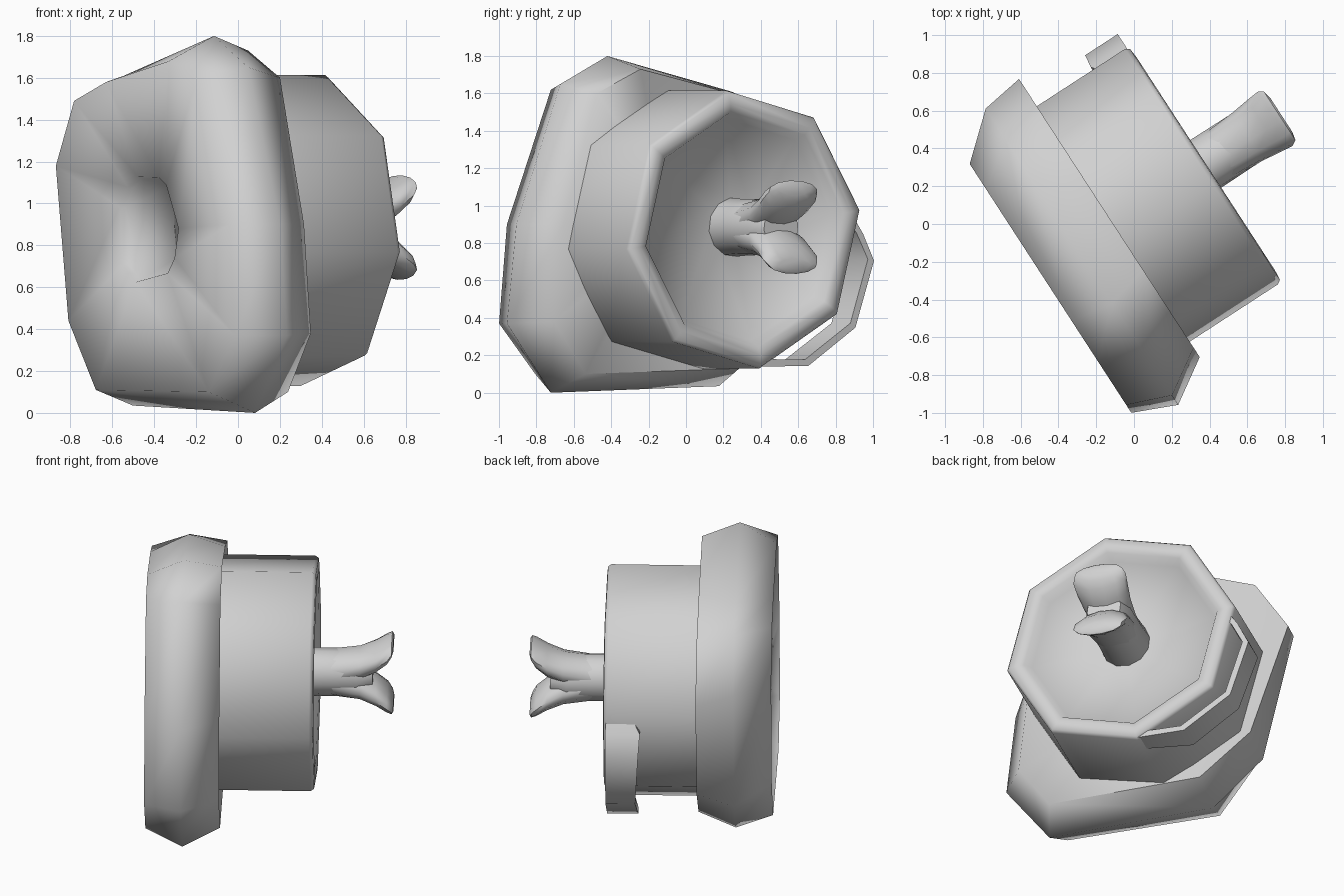
import bpy
import bmesh
from math import sin, cos, radians
from mathutils import Vector

cube = bpy.data.objects.get("Cube")
if cube:
    bpy.data.objects.remove(cube, do_unlink=True)

# One plain grey for everything
grey = bpy.data.materials.new("plain grey")
grey.use_nodes = True
COLOUR = (0.64, 0.64, 0.64, 1)
grey.diffuse_color = COLOUR
grey.node_tree.nodes["Principled BSDF"].inputs["Base Color"].default_value = COLOUR

# The whole model is turned: "across" and "depth" are its own flat axes
ACROSS = Vector((0.545, -0.839, 0))
DEPTH = Vector((0.839, 0.545, 0))
UP = Vector((0, 0, 1))
AXIS_U, AXIS_Z = -0.06, 0.872


def place(u, z, depth):
    return ACROSS * u + DEPTH * depth + UP * z


def ring(radius, depth, sides=8, start=82, z=AXIS_Z, radius_z=None):
    """Polygon ring around the depth axis."""
    angles = [radians(start + 360 * i / sides) for i in range(sides)]
    tall = radius_z or radius
    return [place(AXIS_U + radius * cos(a), z + tall * sin(a), depth) for a in angles]


def loft(name, rings, smooth=60):
    """Skin a list of equal rings and cap both ends."""
    bm = bmesh.new()
    rows = [[bm.verts.new(p) for p in r] for r in rings]
    for low, high in zip(rows, rows[1:]):
        for i in range(len(low)):
            j = (i + 1) % len(low)
            bm.faces.new((low[i], low[j], high[j], high[i]))
    bm.faces.new(rows[0])
    bm.faces.new(rows[-1])
    bmesh.ops.recalc_face_normals(bm, faces=bm.faces)
    mesh = bpy.data.meshes.new(name)
    bm.to_mesh(mesh)
    bm.free()
    mesh.materials.append(grey)
    mesh.shade_smooth()
    mesh.set_sharp_from_angle(angle=radians(smooth))
    obj = bpy.data.objects.new(name, mesh)
    bpy.context.collection.objects.link(obj)
    return obj


# Bulging slab: its front and back both slope in towards the axis
front = [(.25, 1.68), (.5, 1.62), (.78, .9), (.83, .37), (.6, .1),
         (-.39, .11), (-.63, .44), (-.74, 1.18), (-.58, 1.49), (-.3, 1.58)]
middle = [(.29, 1.8), (.59, 1.65), (.87, .9), (.93, .37), (.65, 0),
          (-.42, .035), (-.74, .33), (-.94, 1.18), (-.74, 1.5), (-.5, 1.61)]
back = [(.23, 1.73), (.51, 1.6), (.72, .9), (.78, .38), (.58, .1),
        (-.4, .13), (-.73, .4), (-.975, 1.12), (-.76, 1.45), (-.35, 1.6)]


def outline(points, depth):
    return [place(u, z, depth) for u, z in points]


def shrink(points, share, radius, depth):
    """Move an outline part of the way towards a circle on the axis."""
    result = []
    for u, z in points:
        arm = Vector((u - AXIS_U, z - AXIS_Z))
        arm = arm.lerp(arm.normalized() * radius, share)
        result.append(place(AXIS_U + arm.x, AXIS_Z + arm.y, depth))
    return result


loft("slab", [shrink(back, 1, .26, -.2), outline(back, -.092), outline(middle, -.325),
              outline(front, -.556), shrink(front, 1, .27, -.475),
              shrink(front, 1, .26, -.45)], smooth=78)

# Eight-sided drum with a broad rim and a shallow bowl in its back
loft("drum", [ring(.75, -.18), ring(.75, .465), ring(.735, .487), ring(.68, .492),
              ring(.635, .482), ring(.6, .42), ring(.16, .375)], smooth=75)

# Peg standing in the bowl, with a forked tip
PEG_Z = 0.885
loft("peg", [ring(r, d, sides=12, z=PEG_Z)
             for r, d in ((.16, .34), (.152, .5), (.15, .74), (.11, .84))])
for side, label in ((1, "upper"), (-1, "lower")):
    stations = [(.58, .03, .14, .115), (.76, .07, .152, .095), (.86, .115, .165, .088),
                (.93, .165, .172, .075), (.958, .195, .155, .055), (.968, .205, .11, .035)]
    loft(label + "_prong", [ring(wide, depth, sides=12, z=PEG_Z + side * rise, radius_z=tall)
                            for depth, rise, wide, tall in stations])

# Bent strap handle low on the side of the drum
path = [(-.73, .95, .32), (-.8, .85, .26), (-.87, .71, .27),
        (-.755, .36, .29), (-.46, .16, .28), (-.15, .16, .33)]
strap = []
for u, z, near in path:
    outward = Vector((u - AXIS_U, z - AXIS_Z)).normalized() * 0.02
    strap.append([place(u + s * outward.x, z + s * outward.y, d)
                  for s, d in ((-1, near), (1, near), (1, .475), (-1, .475))])
loft("strap_handle", strap)
